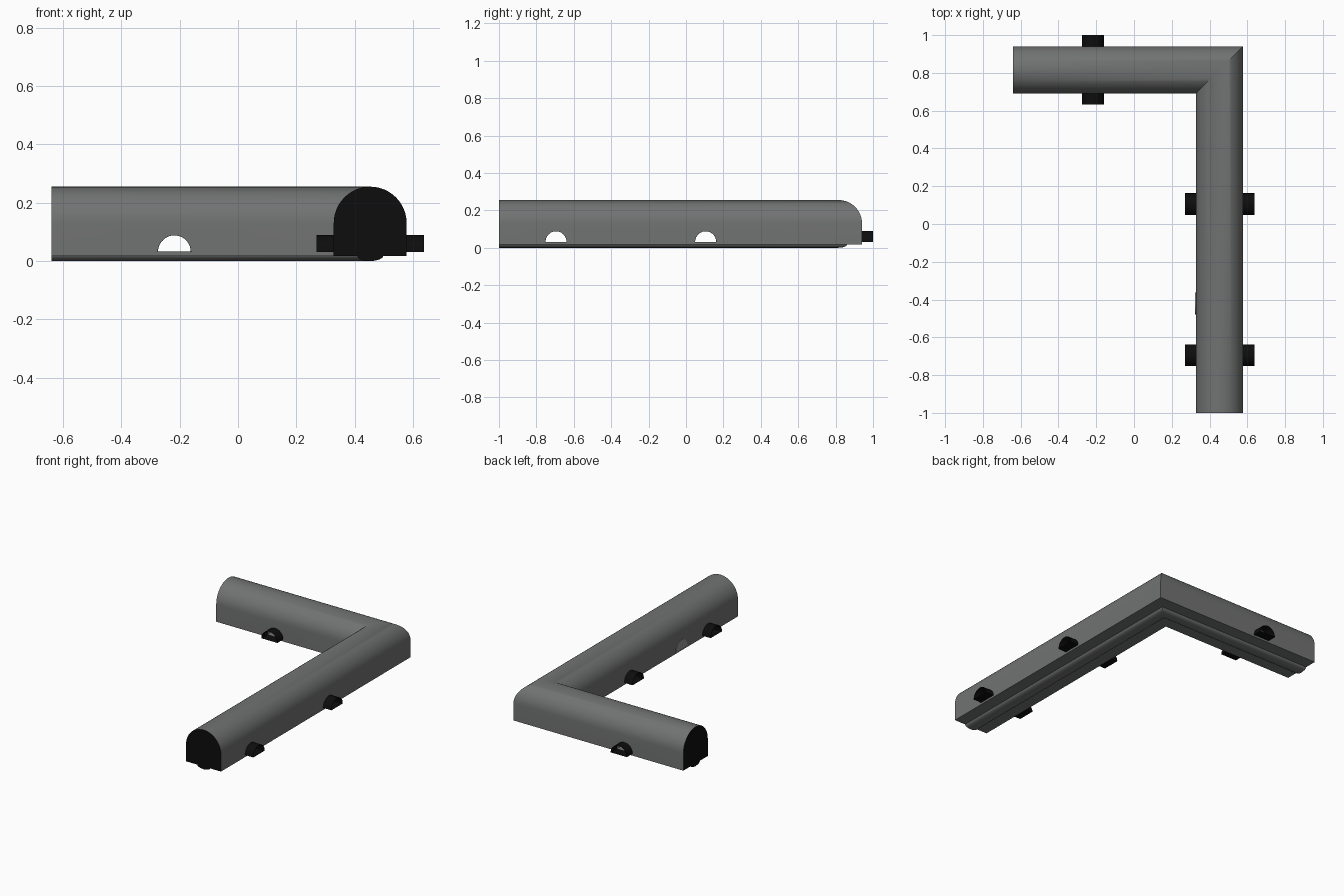
import bpy, bmesh, math

if "Cube" in bpy.data.objects:
    bpy.data.objects.remove(bpy.data.objects["Cube"])

CX, CY, R = 0.453, 0.816, 0.125     # arm centre lines and half width
X_END, Y_END = -0.64, -1.0          # free ends of the two arms
HR, HZ = 0.058, 0.031               # tunnel radius and floor height


def material(name, v):
    m = bpy.data.materials.new(name)
    m.diffuse_color = (*v, 1)
    m.use_nodes = True
    m.node_tree.nodes["Principled BSDF"].inputs["Base Color"].default_value = m.diffuse_color
    return m


GREY = material("body grey", (0.165, 0.17, 0.168))
BLACK = material("black", (0.004, 0.004, 0.004))
PALE = material("pale grey", (0.3, 0.3, 0.3))


def finish(name, bm, mats, smooth=True):
    bmesh.ops.recalc_face_normals(bm, faces=bm.faces)
    me = bpy.data.meshes.new(name)
    bm.to_mesh(me)
    bm.free()
    for m in mats:
        me.materials.append(m)
    ob = bpy.data.objects.new(name, me)
    bpy.context.collection.objects.link(ob)
    if smooth:
        bpy.ops.object.select_all(action='DESELECT')
        ob.select_set(True)
        bpy.context.view_layer.objects.active = ob
        bpy.ops.object.shade_smooth_by_angle(angle=math.radians(35))
    return ob


def arc(r, z, n, a0=0.0, a1=math.pi):
    return [(r * math.cos(a0 + (a1 - a0) * i / n), z + r * math.sin(a0 + (a1 - a0) * i / n))
            for i in range(n + 1)]


def loft(bm, rings):
    vs = [[bm.verts.new(p) for p in ring] for ring in rings]
    n = len(vs[0])
    for a, b in zip(vs, vs[1:]):
        for i in range(n):
            bm.faces.new((a[i], a[(i + 1) % n], b[(i + 1) % n], b[i]))
    return vs


def place(axis, centre, along, pts):
    """Put a (u, z) profile across the given arm axis."""
    if axis == 'x':
        return [(along, centre + u, z) for u, z in pts]
    return [(centre + u, along, z) for u, z in pts]


# Body: arched profile with a rounded rib below, swept round a mitred corner
profile = [(R, 0.018)] + arc(R, 0.13, 24) + [(-R, 0.018)]
profile += arc(0.045, 0.018, 8, math.pi, 2 * math.pi)
profile = [(u, max(z, 0.018 - (0.018 - z) * 0.4)) if z < 0.018 else (u, z) for u, z in profile]
bm = bmesh.new()
rings = loft(bm, [place('y', CX, Y_END, profile),
                  [(CX + u, CY + u, z) for u, z in profile],
                  place('x', CY, X_END, profile)])
for ring in (rings[0], rings[-1]):
    bm.faces.new(ring).material_index = 1      # black end faces
body = finish("body", bm, [GREY, BLACK], smooth=False)

# Tunnels: (arm axis along the tunnel, position along arm)
tunnels = [("side_tunnel_a", 'x', -0.695), ("side_tunnel_b", 'x', 0.105),
           ("cross_tunnel", 'y', -0.218)]
hole = arc(HR, HZ, 20)
inner = arc(HR - 0.002, HZ + 0.001, 20)
for name, axis, pos in tunnels:
    mid = CX if axis == 'x' else CY
    # cutter through the arm
    bm = bmesh.new()
    ends = loft(bm, [place(axis, pos, mid + s * 0.25, hole) for s in (-1, 1)])
    for e in ends:
        bm.faces.new(e)
    cutter = finish(name + "_cutter", bm, [GREY], smooth=False)
    cutter.hide_render = True
    cutter.hide_viewport = True
    mod = body.modifiers.new(name, 'BOOLEAN')
    mod.operation = 'DIFFERENCE'
    mod.solver = 'EXACT'
    mod.object = cutter
    # thin black sleeves sticking out on both sides
    bm = bmesh.new()
    for s in (-1, 1):
        a, b = mid + s * (R - 0.004), mid + s * 0.184
        loft(bm, [place(axis, pos, t, p) for t, p in
                  ((a, hole), (b, hole), (b, inner), (a, inner), (a, hole))])
    bmesh.ops.remove_doubles(bm, verts=bm.verts, dist=1e-5)
    finish(name + "_sleeves", bm, [BLACK])

# Apply the cuts, then smooth the body
bpy.context.view_layer.update()
deps = bpy.context.evaluated_depsgraph_get()
cut = bpy.data.meshes.new_from_object(body.evaluated_get(deps))
body.modifiers.clear()
body.data = cut
bpy.ops.object.select_all(action='DESELECT')
body.select_set(True)
bpy.context.view_layer.objects.active = body
bpy.ops.object.shade_smooth_by_angle(angle=math.radians(35))

# Half-round plate on the inner side of the long arm
bm = bmesh.new()
ends = loft(bm, [place('x', -0.42, x, hole) for x in (CX - R - 0.004, CX - R + 0.002)])
for e in ends:
    bm.faces.new(e)
finish("side_plate", bm, [PALE])
